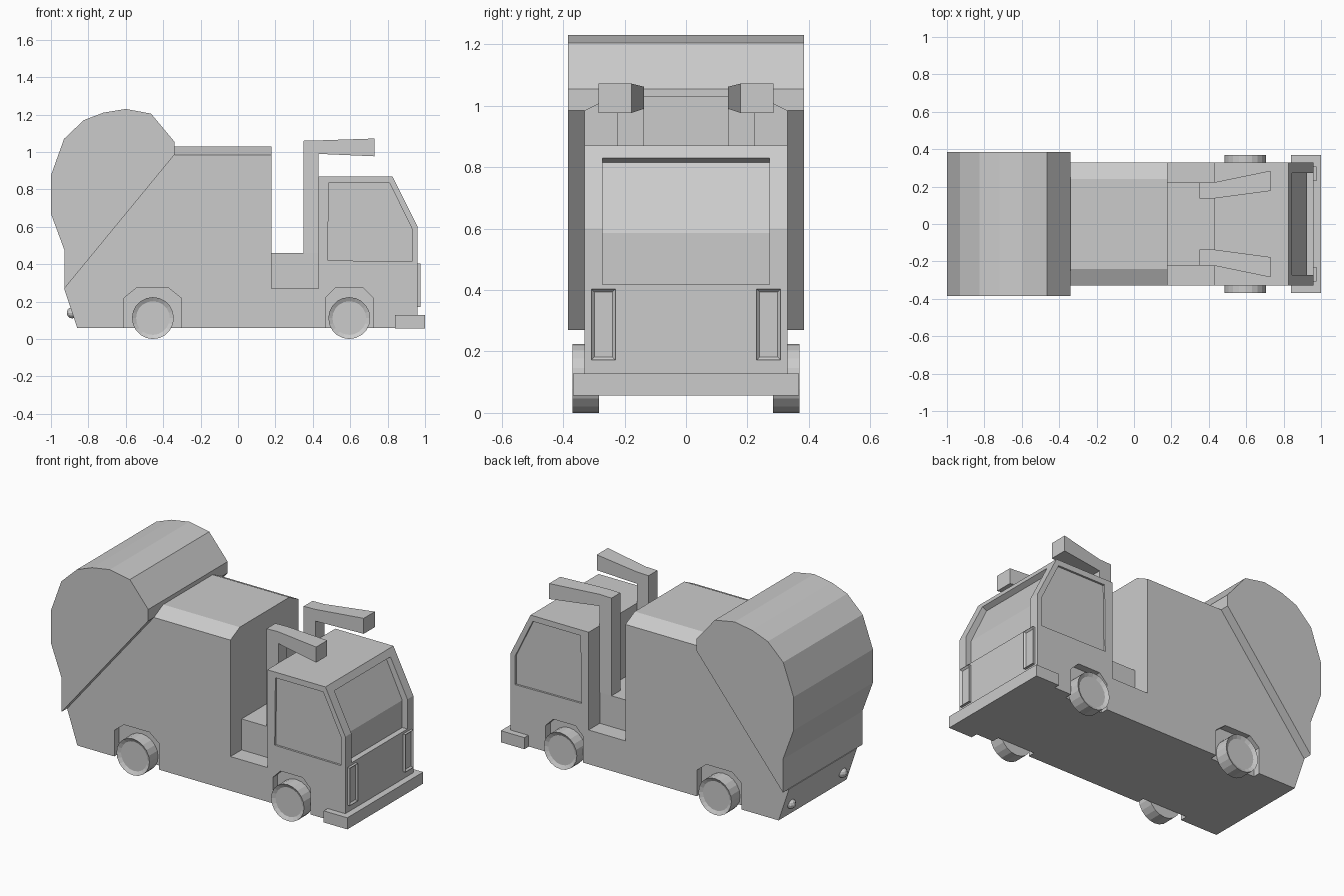
import bpy, bmesh
from math import radians
from mathutils import Matrix, Vector

if "Cube" in bpy.data.objects:
    bpy.data.objects.remove(bpy.data.objects["Cube"])


def finish(name, bm):
    bmesh.ops.recalc_face_normals(bm, faces=bm.faces)
    me = bpy.data.meshes.new(name)
    bm.to_mesh(me)
    bm.free()
    ob = bpy.data.objects.new(name, me)
    bpy.context.collection.objects.link(ob)
    return ob


def add_prism(bm, pts, a, b, axis='y'):
    """Profile in xz swept along y, or in yz swept along x."""
    place = (lambda p, t: (p[0], t, p[1])) if axis == 'y' else (lambda p, t: (t, p[0], p[1]))
    lo = [bm.verts.new(place(p, a)) for p in pts]
    hi = [bm.verts.new(place(p, b)) for p in pts]
    bm.faces.new(lo)
    bm.faces.new(hi[::-1])
    n = len(pts)
    for i in range(n):
        j = (i + 1) % n
        bm.faces.new((lo[j], lo[i], hi[i], hi[j]))


def prism(name, pts, a, b, axis='y'):
    bm = bmesh.new()
    add_prism(bm, pts, a, b, axis)
    return finish(name, bm)


def box(name, x0, x1, y0, y1, z0, z1):
    return prism(name, [(x0, z0), (x1, z0), (x1, z1), (x0, z1)], y0, y1)


WHEELS = {"front": 0.595, "rear": -0.455}
SIDES = {"left": 1, "right": -1}

# Chassis, load box and cab in one silhouette
hull = prism("truck_body", [
    (-0.86, 0.06), (0.96, 0.06), (0.96, 0.6), (0.825, 0.87), (0.43, 0.87), (0.43, 0.27),
    (0.18, 0.27), (0.18, 1.03), (-0.34, 1.03), (-0.34, 0.985), (-0.93, 0.27)], -0.33, 0.33)

# Cutters: wheel arches, side windows, roof chamfers, windscreen
cut = bmesh.new()
for s in SIDES.values():
    for x, w, f in ((0.595, 0.127, 0.075), (-0.457, 0.152, 0.087)):
        add_prism(cut, [(x - w, 0), (x + w, 0), (x + w, 0.22), (x + f, 0.272),
                        (x - f, 0.272), (x - w, 0.22)], s * 0.285, s * 0.4)
    add_prism(cut, [(0.48, 0.42), (0.93, 0.415), (0.93, 0.59), (0.81, 0.835), (0.485, 0.835)],
              s * 0.318, s * 0.4)
    add_prism(cut, [(s * 0.24, 1.03), (s * 0.33, 0.985), (s * 0.42, 0.94), (s * 0.42, 1.1),
                    (s * 0.24, 1.1)], -0.5, 0.25, 'x')
add_prism(cut, [(0.925, 0.418), (1.1, 0.418), (1.1, 0.957), (0.845, 0.83), (0.815, 0.815),
                (0.925, 0.585)], -0.272, 0.272)
cutter = finish("cutter", cut)
cutter.hide_render = True
mod = hull.modifiers.new("cut", 'BOOLEAN')
mod.operation = 'DIFFERENCE'
mod.solver = 'EXACT'
mod.object = cutter
bpy.context.view_layer.objects.active = hull
bpy.ops.object.modifier_apply(modifier=mod.name)
bpy.data.objects.remove(cutter)

# Wide rounded rear hopper
prism("rear_hopper", [
    (-0.34, 0.985), (-0.34, 1.055), (-0.465, 1.205), (-0.6, 1.23), (-0.72, 1.21), (-0.825, 1.17),
    (-0.93, 1.07), (-1, 0.875), (-1, 0.67), (-0.928, 0.475), (-0.928, 0.27)], -0.385, 0.385)

# Raised block behind the cab, and bumper
box("arm_base", 0.18, 0.43, -0.222, 0.222, 0.27, 0.46)
box("front_bumper", 0.84, 1.0, -0.368, 0.368, 0.057, 0.128)

for side, s in SIDES.items():
    # Lifting arm: upright post with a boom splayed outwards
    bm = bmesh.new()
    add_prism(bm, [(0.35, 0.46), (0.43, 0.46), (0.43, 0.99), (0.73, 0.977), (0.73, 1.072),
                   (0.43, 1.062), (0.35, 1.06)], 0.137, 0.223)
    for v in bm.verts:
        if v.co.x > 0.7:
            v.co.y = 0.285 if v.co.y > 0.2 else 0.177
        v.co.y *= s
    finish(side + "_lifting_arm", bm)

    # Headlight with recessed lens
    bm = bmesh.new()
    y0, y1 = sorted((s * 0.23, s * 0.308))
    add_prism(bm, [(0.955, 0.172), (0.975, 0.172), (0.975, 0.403), (0.955, 0.403)], y0, y1)
    bm.normal_update()
    lens = max(bm.faces, key=lambda f: f.calc_center_median().x)
    bmesh.ops.inset_region(bm, faces=[lens], thickness=0.014)
    for v in lens.verts:
        v.co.x -= 0.01
    finish(side + "_headlight", bm)

    # Small domed tail light
    bm = bmesh.new()
    bmesh.ops.create_uvsphere(bm, u_segments=10, v_segments=6, radius=0.03,
                              matrix=Matrix.Translation((-0.887, s * 0.25, 0.14)))
    finish(side + "_tail_light", bm)

    # Wheels with recessed hub face
    for end, x in WHEELS.items():
        bm = bmesh.new()
        bmesh.ops.create_cone(bm, cap_ends=True, segments=20, radius1=0.112, radius2=0.112,
                              depth=0.085,
                              matrix=Matrix.Translation((x, s * 0.3265, 0.112))
                              @ Matrix.Rotation(radians(90), 4, 'X'))
        bm.normal_update()
        hub = max(bm.faces, key=lambda f: f.calc_center_median().y * s)
        bmesh.ops.inset_region(bm, faces=[hub], thickness=0.022)
        for v in hub.verts:
            v.co.y -= s * 0.012
        finish(side + "_" + end + "_wheel", bm)
